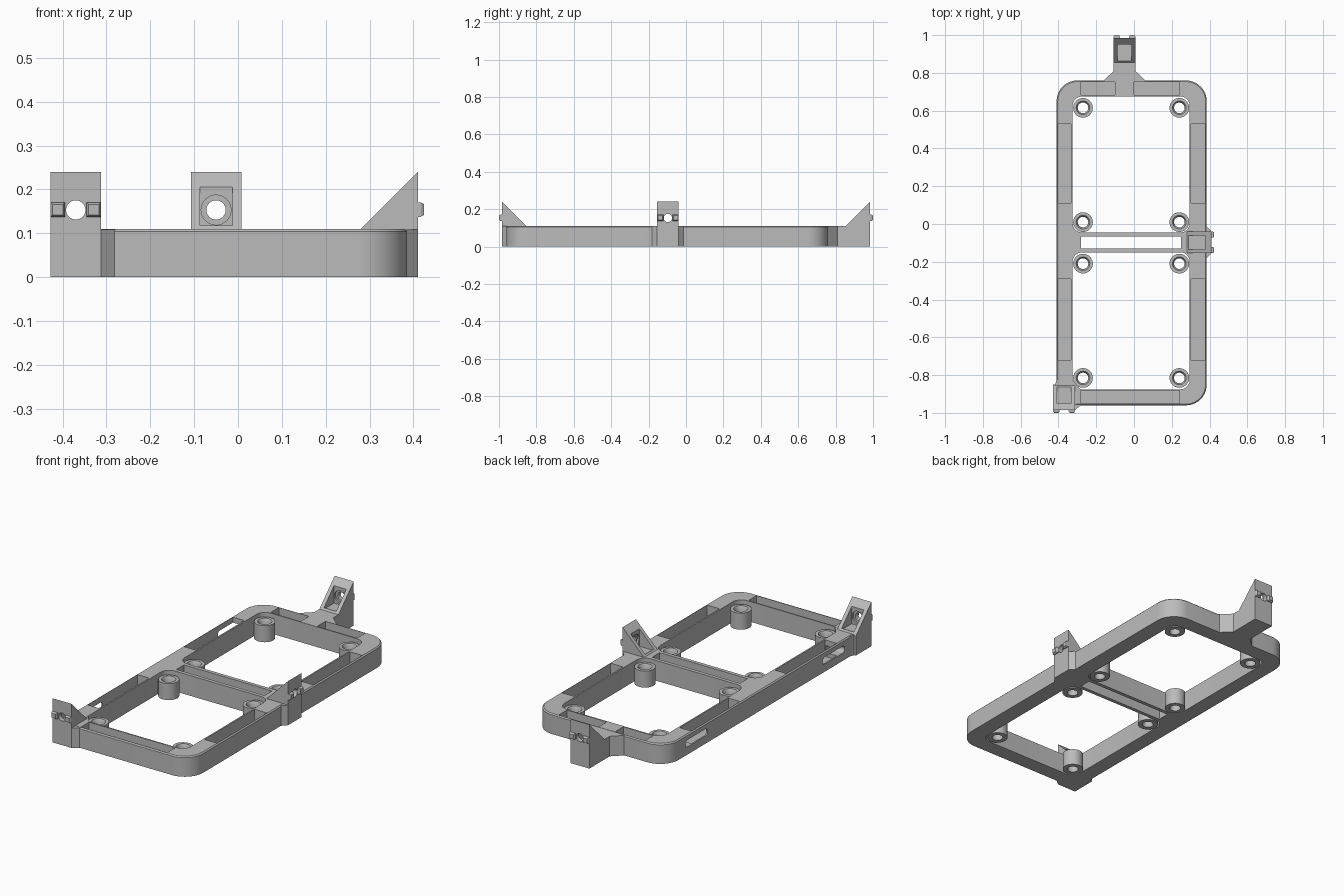
import bpy, bmesh
from math import pi, cos, sin
from mathutils import Matrix, Vector

old = bpy.data.objects.get("Cube")
if old:
    bpy.data.objects.remove(old, do_unlink=True)

grey = bpy.data.materials.new("plain grey")
grey.use_nodes = True
grey.diffuse_color = (0.5, 0.5, 0.5, 1)
grey.node_tree.nodes["Principled BSDF"].inputs["Base Color"].default_value = (0.5, 0.5, 0.5, 1)


def loft(name, loops, matrix=None, ring=False):
    """Skin a stack of matching loops; cap the ends, or join them as a ring."""
    bm = bmesh.new()
    rows = [[bm.verts.new(p) for p in loop] for loop in loops]
    n = len(rows[0])
    pairs = list(zip(rows, rows[1:])) + ([(rows[-1], rows[0])] if ring else [])
    for a, b in pairs:
        for i in range(n):
            j = (i + 1) % n
            bm.faces.new((a[i], a[j], b[j], b[i]))
    if not ring:
        bm.faces.new(rows[0][::-1])
        bm.faces.new(rows[-1])
    if matrix:
        bm.transform(matrix)
    bmesh.ops.recalc_face_normals(bm, faces=bm.faces)
    mesh = bpy.data.meshes.new(name)
    bm.to_mesh(mesh)
    bm.free()
    mesh.materials.append(grey)
    obj = bpy.data.objects.new(name, mesh)
    bpy.context.collection.objects.link(obj)
    return obj


def level(points, z):
    return [(x, y, z) for x, y in points]


def prism(name, points, z0, z1, matrix=None):
    return loft(name, [level(points, z0), level(points, z1)], matrix)


def box(name, x0, x1, y0, y1, z0, z1, matrix=None):
    return prism(name, [(x0, y0), (x1, y0), (x1, y1), (x0, y1)], z0, z1, matrix)


def circle(r, z, cx=0, cy=0, n=32):
    return [(cx + r * cos(2 * pi * i / n), cy + r * sin(2 * pi * i / n), z) for i in range(n)]


def round_rect(x0, x1, y0, y1, r, steps=10):
    corners = [(x1 - r, y1 - r), (x0 + r, y1 - r), (x0 + r, y0 + r), (x1 - r, y0 + r)]
    pts = []
    for k, (cx, cy) in enumerate(corners):
        for i in range(steps + 1):
            a = pi / 2 * (k + i / steps)
            pts.append((cx + r * cos(a), cy + r * sin(a)))
    return pts


def combine(target, other, operation):
    mod = target.modifiers.new(operation, 'BOOLEAN')
    mod.operation, mod.solver, mod.object = operation, 'EXACT', other
    bpy.context.view_layer.objects.active = target
    bpy.ops.object.modifier_apply(modifier=mod.name)
    bpy.data.objects.remove(other, do_unlink=True)


def finish(obj):
    bpy.ops.object.select_all(action='DESELECT')
    obj.select_set(True)
    bpy.context.view_layer.objects.active = obj
    bpy.ops.object.shade_smooth_by_angle(angle=0.52)


H = 0.11          # rail height
C = 0.006         # edge chamfer
HALF = 0.0575     # half width of a bracket
TOP = 0.24        # bracket height

# Outer body with a chamfered top edge
x0, x1, y0, y1 = -0.41, 0.385, -0.96, 0.76
outline = round_rect(x0, x1, y0, y1, 0.11)
frame = loft("frame", [
    level(outline, 0), level(outline, H - C),
    level(round_rect(x0 + C, x1 - C, y0 + C, y1 - C, 0.11 - C), H)])

# Two large openings
for ya, yb in ((-0.045, 0.675), (-0.875, -0.15)):
    combine(frame, prism("opening", round_rect(-0.325, 0.295, ya, yb, 0.05), -0.1, 0.2), 'DIFFERENCE')

# Bracket places: local x points outward, origin on the outer face
places = [
    ("side", Matrix.Translation((0.41, -0.097, 0))),
    ("back", Matrix.Translation((-0.05, 0.985, 0)) @ Matrix.Rotation(pi / 2, 4, 'Z')),
    ("front", Matrix.Translation((-0.37, -0.985, 0)) @ Matrix.Rotation(-pi / 2, 4, 'Z')),
]
# Plan of the foot that blends each bracket into the frame
feet = {
    "side": [(-0.1, -0.085), (-0.026, -0.085), (0, -HALF), (0, HALF), (-0.026, 0.085), (-0.1, 0.085)],
    "back": [(-0.25, -0.11), (-0.225, -0.11), (-0.175, -HALF), (-0.1, -HALF),
             (-0.1, HALF), (-0.175, HALF), (-0.225, 0.11), (-0.25, 0.11)],
    "front": [(-0.105, -HALF), (0, -HALF), (0, HALF), (-0.026, 0.09), (-0.105, 0.09),
              (-0.16, 0.045), (-0.16, -0.04)],
}
wedge = [(0, 0), (0, TOP), (-0.135, 0.105), (-0.135, 0)]
for kind, place in places:
    combine(frame, prism("foot", feet[kind], 0, H - 0.001, place), 'UNION')
    sides = [[(u, v, z) for u, z in wedge] for v in (-HALF, HALF)]
    combine(frame, loft("bracket", sides, place), 'UNION')

# Pockets in the tops of the rails
pockets = [(-0.28, -0.10, 0.682, 0.752), (0.0, 0.24, 0.682, 0.752), (-0.28, 0.24, -0.95, -0.882)]
for xa, xb in ((-0.402, -0.333), (0.303, 0.377)):
    pockets += [(xa, xb, 0.11, 0.53), (xa, xb, -0.72, -0.29)]
for p in pockets:
    combine(frame, box("pocket", *p, 0.02, 0.2), 'DIFFERENCE')

# Slot through the cross bar
combine(frame, box("bar_slot", -0.28, 0.25, -0.13, -0.065, -0.1, 0.2), 'DIFFERENCE')

# Strap slots in the right outer wall
for ya, yb in ((0.40, 0.59), (-0.78, -0.59)):
    shape = round_rect(ya, yb, 0.042, 0.08, 0.0185, 6)
    slot = loft("strap_slot", [[(x, y, z) for y, z in shape] for x in (-0.45, -0.335)])
    combine(frame, slot, 'DIFFERENCE')

# Bracket recess, screw hole and counterbore
for kind, place in places:
    combine(frame, box("recess", -0.122, -0.035, -0.037, 0.037, H, 0.3, place), 'DIFFERENCE')
    axis = place @ Matrix.Translation((0, 0, 0.153)) @ Matrix.Rotation(pi / 2, 4, 'Y')
    for r, a, b in ((0.022, -0.06, 0.03), (0.034, -0.05, -0.025)):
        combine(frame, loft("screw_hole", [circle(r, a), circle(r, b)], axis), 'DIFFERENCE')
finish(frame)

# Locating bumps on the bracket faces
for kind, place in places:
    for side in (-1, 1):
        loops = []
        for u, s in ((-0.005, 0.0165), (0.007, 0.0165), (0.0145, 0.012)):
            loops.append([(u, side * 0.041 + a * s, 0.154 + b * s)
                          for a, b in ((-1, -1), (1, -1), (1, 1), (-1, 1))])
        loft(kind + "_bump", loops, place)

# Hollow standoffs beside the openings
for x in (-0.27, 0.24):
    for y in (0.615, 0.01, -0.21, -0.815):
        rings = [(0.028, 0), (0.052, 0), (0.052, 0.09), (0.036, 0.09), (0.028, 0.075)]
        finish(loft("standoff", [circle(r, z, x, y) for r, z in rings], ring=True))
